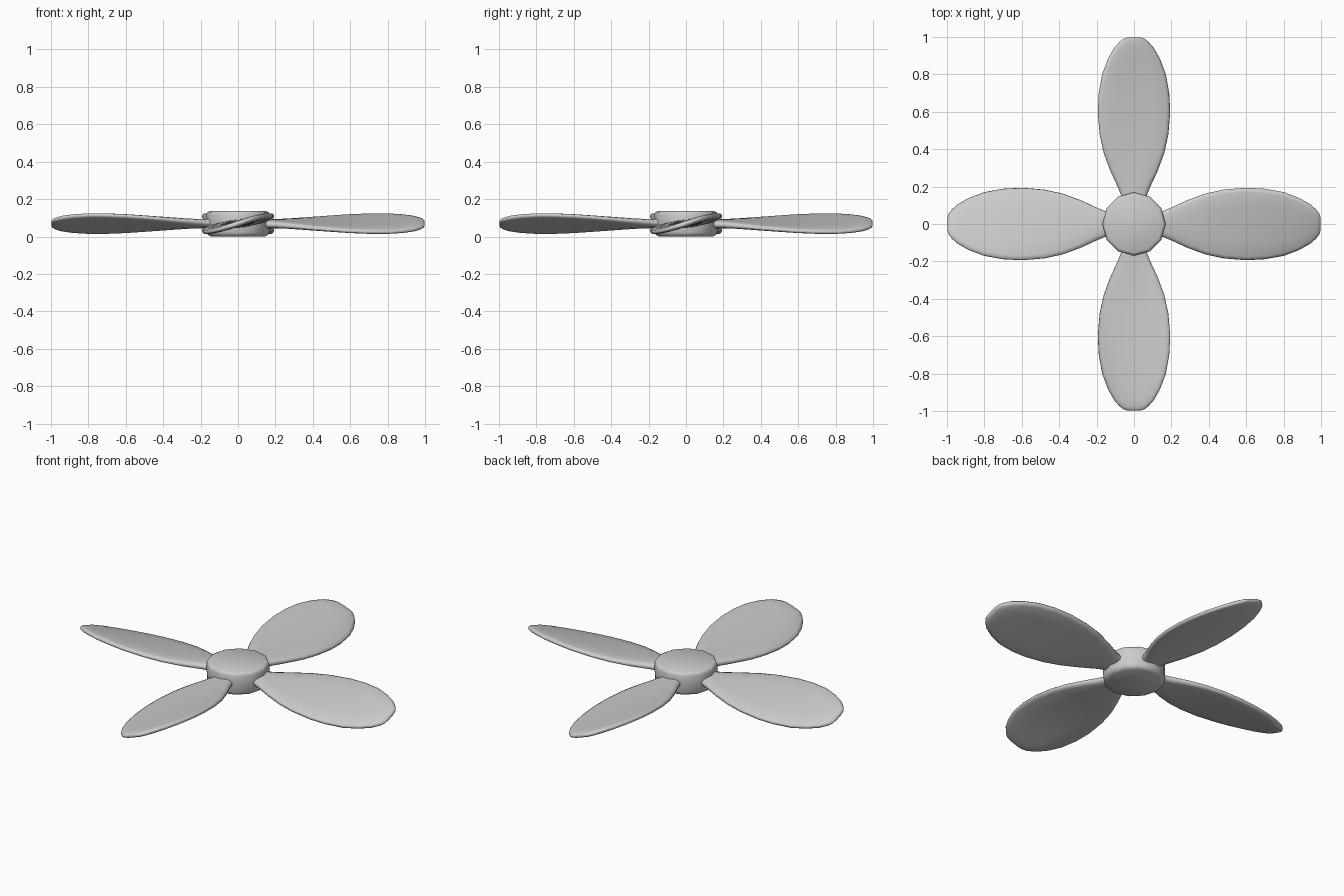
import bpy, bmesh, math

if "Cube" in bpy.data.objects:
    bpy.data.objects.remove(bpy.data.objects["Cube"])

ZC = 0.069  # mid height of the rotor


def finish(name, bm, angle):
    bmesh.ops.recalc_face_normals(bm, faces=bm.faces)
    me = bpy.data.meshes.new(name)
    bm.to_mesh(me)
    bm.free()
    ob = bpy.data.objects.new(name, me)
    bpy.context.collection.objects.link(ob)
    bpy.ops.object.select_all(action='DESELECT')
    ob.select_set(True)
    bpy.context.view_layer.objects.active = ob
    bpy.ops.object.shade_smooth_by_angle(angle=math.radians(angle))
    return ob


def loft(rings):
    bm = bmesh.new()
    loops = [[bm.verts.new(p) for p in ring] for ring in rings]
    n = len(loops[0])
    for a, b in zip(loops, loops[1:]):
        for i in range(n):
            j = (i + 1) % n
            bm.faces.new((a[i], a[j], b[j], b[i]))
    bm.faces.new(loops[0])
    bm.faces.new(loops[-1])
    return bm


# Hub: twelve-sided disc with softened rims
hub_profile = [(0.145, 0.0), (0.160, 0.008), (0.167, 0.022),
               (0.169, 0.118), (0.164, 0.130), (0.152, 0.136)]
hub = loft([[(r * math.cos(i * math.pi / 6), r * math.sin(i * math.pi / 6), z)
             for i in range(12)] for r, z in hub_profile])
finish("hub", hub, 50)

# Blade stations: distance from centre, half width, half thickness
stations = [(0.08, 0.055, 0.024), (0.15, 0.068, 0.022), (0.20, 0.088, 0.021),
            (0.28, 0.126, 0.019), (0.38, 0.164, 0.017), (0.48, 0.187, 0.016),
            (0.60, 0.198, 0.016), (0.70, 0.194, 0.016), (0.80, 0.177, 0.016),
            (0.88, 0.147, 0.016), (0.94, 0.113, 0.016), (0.976, 0.080, 0.014),
            (0.991, 0.058, 0.010), (0.997, 0.040, 0.005)]


def section(x, w, t):
    # flattened oval with rounded rim, twisting more towards the tip
    a = math.radians(2 + 17 * x)
    rim = min(0.022, w * 0.3)
    half = [(w, 0), (w - rim * 0.2, 0.55 * t), (w - rim, 0.85 * t),
            (w * 0.5, t), (0, 1.05 * t)]
    upper = half + [(-u, v) for u, v in reversed(half[:-1])]
    pts = upper + [(u, -v) for u, v in reversed(upper[1:-1])]
    return [(x, u * math.cos(a) - v * math.sin(a),
             ZC + u * math.sin(a) + v * math.cos(a)) for u, v in pts]


# Four blades around the hub
for k, side in enumerate(("right", "back", "left", "front")):
    blade = finish(side + "_blade", loft([section(*s) for s in stations]), 60)
    blade.rotation_euler.z = k * math.pi / 2
